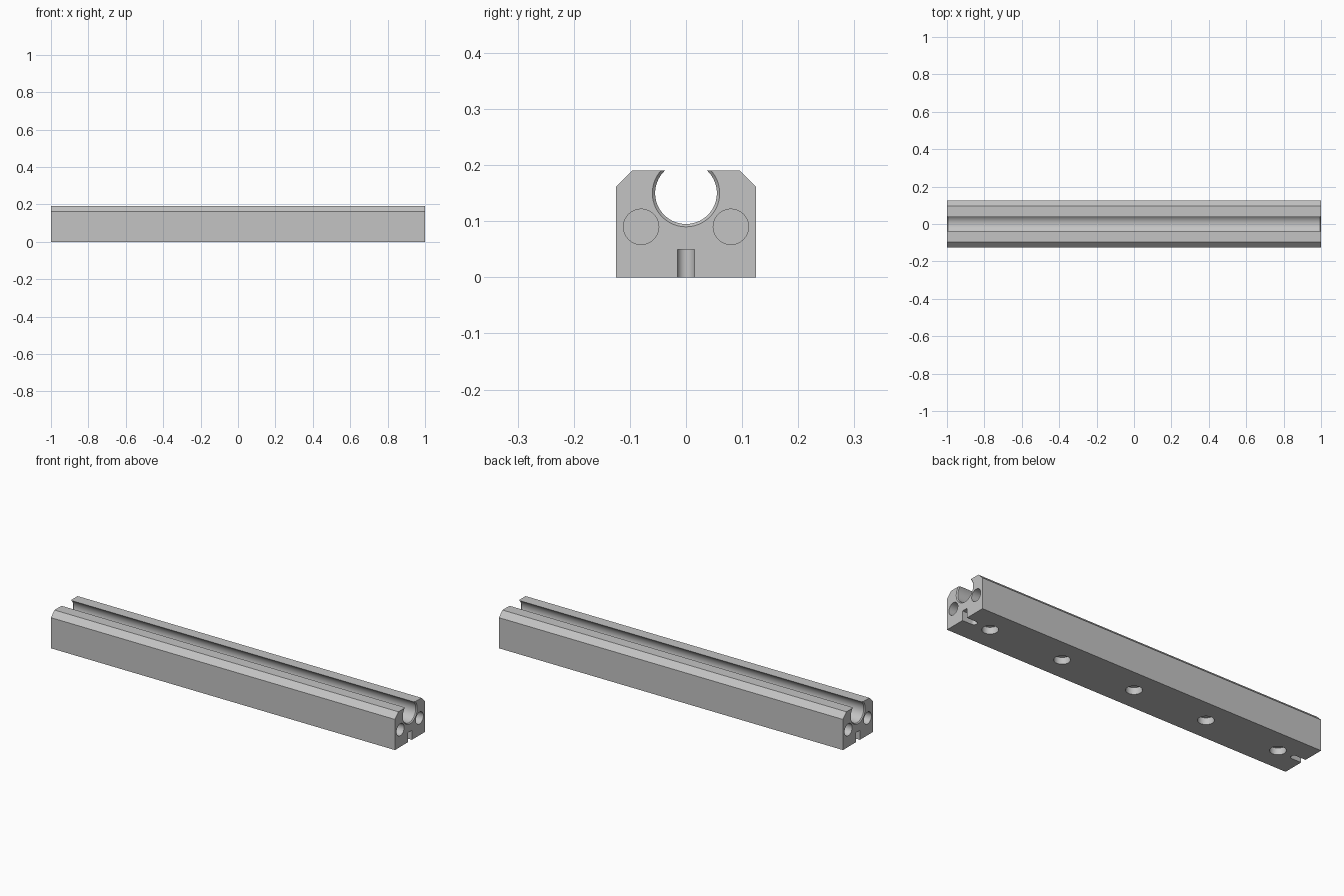
import bpy
import bmesh
import math
from mathutils import Matrix, Vector

cube = bpy.data.objects.get("Cube")
if cube:
    bpy.data.objects.remove(cube, do_unlink=True)

HALF_LENGTH = 1.0
HALF_WIDTH = 0.125
HEIGHT = 0.19
CHAMFER = 0.029

metal = bpy.data.materials.new("light_grey_metal")
metal.use_nodes = True
grey = (0.55, 0.55, 0.55, 1)
metal.diffuse_color = grey
metal.node_tree.nodes["Principled BSDF"].inputs["Base Color"].default_value = grey


def make_object(name, bm):
    bmesh.ops.recalc_face_normals(bm, faces=bm.faces)
    mesh = bpy.data.meshes.new(name)
    bm.to_mesh(mesh)
    bm.free()
    mesh.materials.append(metal)
    obj = bpy.data.objects.new(name, mesh)
    bpy.context.collection.objects.link(obj)
    return obj


def prism(bm, points, offset):
    """Extrude a closed outline along an offset."""
    face = bm.faces.new([bm.verts.new(p) for p in points])
    result = bmesh.ops.extrude_face_region(bm, geom=[face], use_keep_orig=True)
    moved = [v for v in result["geom"] if isinstance(v, bmesh.types.BMVert)]
    bmesh.ops.translate(bm, verts=moved, vec=Vector(offset))


def turned(bm, stations, matrix, sides):
    """Solid of revolution about local z from (position, radius) stations."""
    rings = []
    for pos, radius in stations:
        angles = [math.tau * i / sides for i in range(sides)]
        rings.append([bm.verts.new(matrix @ Vector(
            (radius * math.cos(a), radius * math.sin(a), pos))) for a in angles])
    for low, high in zip(rings, rings[1:]):
        for i in range(sides):
            j = (i + 1) % sides
            bm.faces.new((low[i], low[j], high[j], high[i]))
    bm.faces.new(rings[0])
    bm.faces.new(rings[-1])


# Rail body: rectangular bar with chamfered upper edges
bm = bmesh.new()
right = [(HALF_WIDTH, 0), (HALF_WIDTH, HEIGHT - CHAMFER), (HALF_WIDTH - CHAMFER, HEIGHT)]
outline = right + [(-y, z) for y, z in reversed(right)]
prism(bm, [(-HALF_LENGTH, y, z) for y, z in outline], (2 * HALF_LENGTH, 0, 0))
rail = make_object("rail_body", bm)

# Everything cut from the body
bm = bmesh.new()
along_x = Matrix.Rotation(math.pi / 2, 4, "Y")

# Round channel, flared slightly at both ends
bore, flare = 0.055, 0.005
channel = [(HALF_LENGTH - flare, bore), (HALF_LENGTH, bore + flare),
           (HALF_LENGTH + 0.05, bore + flare)]
stations = [(-p, r) for p, r in reversed(channel)] + channel
turned(bm, stations, Matrix.Translation((0, 0, 0.15)) @ along_x, 96)

for end in (-1, 1):
    # Two blind screw holes in each end
    for y in (-0.08, 0.08):
        place = Matrix.Translation((end * HALF_LENGTH, y, 0.09)) @ along_x
        turned(bm, [(-0.1, 0.0315), (0.1, 0.0315)], place, 48)
    # Short round-ended key slot in the underside
    r, centre = 0.0155, 0.945
    arc = [math.pi / 2 + math.pi * i / 16 for i in range(17)]
    slot = [(centre + r * math.cos(a), r * math.sin(a)) for a in arc]
    slot += [(1.05, -r), (1.05, r)]
    prism(bm, [(end * x, y, -0.05) for x, y in slot], (0, 0, 0.1))

# Row of blind mounting holes underneath
for i in range(-2, 3):
    turned(bm, [(-0.05, 0.038), (0.035, 0.038)], Matrix.Translation((i * 0.425, 0, 0)), 48)
cutter = make_object("cutter", bm)
cutter.hide_render = True

# Cut, bake the result and drop the cutter
cut = rail.modifiers.new("cuts", "BOOLEAN")
cut.operation = "DIFFERENCE"
cut.solver = "EXACT"
cut.object = cutter
bpy.ops.object.select_all(action="DESELECT")
rail.select_set(True)
bpy.context.view_layer.objects.active = rail
bpy.ops.object.modifier_apply(modifier=cut.name)
bpy.data.objects.remove(cutter, do_unlink=True)
bpy.ops.object.shade_smooth_by_angle(angle=math.radians(30))
